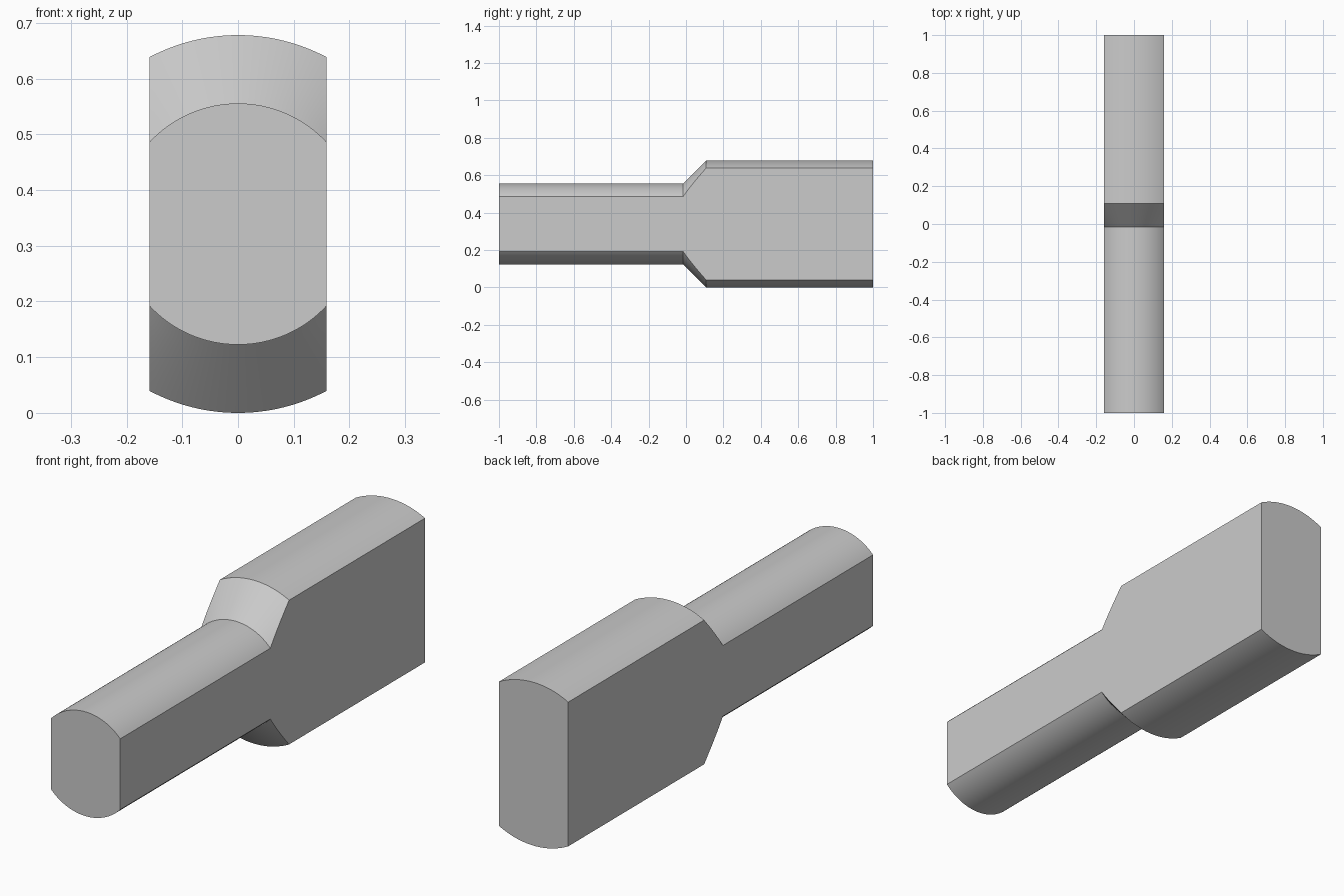
import bpy, bmesh, math

cube = bpy.data.objects.get("Cube")
if cube:
    bpy.data.objects.remove(cube, do_unlink=True)

HALF_WIDTH = 0.159
CENTRE_Z = 0.339
SMALL_R, LARGE_R = 0.2165, 0.339
CONE_START, CONE_END = -0.015, 0.108
ARC_STEPS = 32
CONE_STEPS = 8

# Single flat colour
grey = bpy.data.materials.new("light grey")
grey.use_nodes = True
colour = (0.6, 0.6, 0.6, 1)
grey.diffuse_color = colour
grey.node_tree.nodes["Principled BSDF"].inputs["Base Color"].default_value = colour


def section(radius):
    """Circle cut by two upright flats: top arc, then bottom arc."""
    spread = math.asin(HALF_WIDTH / radius)
    angles = [spread * (2 * i / ARC_STEPS - 1) for i in range(ARC_STEPS + 1)]
    top = [(radius * math.sin(a), radius * math.cos(a)) for a in angles]
    return top + [(-x, -z) for x, z in top]


# Stations along the shaft: slim shank, cone, thick body
stations = [(-1, SMALL_R)]
for i in range(CONE_STEPS + 1):
    t = i / CONE_STEPS
    stations.append((CONE_START + t * (CONE_END - CONE_START),
                     SMALL_R + t * (LARGE_R - SMALL_R)))
stations.append((1, LARGE_R))

# Skin the stations and cap both ends
bm = bmesh.new()
rings = [[bm.verts.new((x, y, CENTRE_Z + z)) for x, z in section(r)]
         for y, r in stations]
for a, b in zip(rings, rings[1:]):
    for i in range(len(a)):
        j = (i + 1) % len(a)
        bm.faces.new((a[i], a[j], b[j], b[i]))
bm.faces.new(rings[0])
bm.faces.new(rings[-1])
bmesh.ops.recalc_face_normals(bm, faces=bm.faces[:])

mesh = bpy.data.meshes.new("flattened_stepped_shaft")
bm.to_mesh(mesh)
bm.free()
mesh.materials.append(grey)
shaft = bpy.data.objects.new("flattened_stepped_shaft", mesh)
bpy.context.collection.objects.link(shaft)

# Smooth arcs, crisp flats and shoulders
bpy.context.view_layer.objects.active = shaft
shaft.select_set(True)
bpy.ops.object.shade_smooth_by_angle(angle=math.radians(20))
